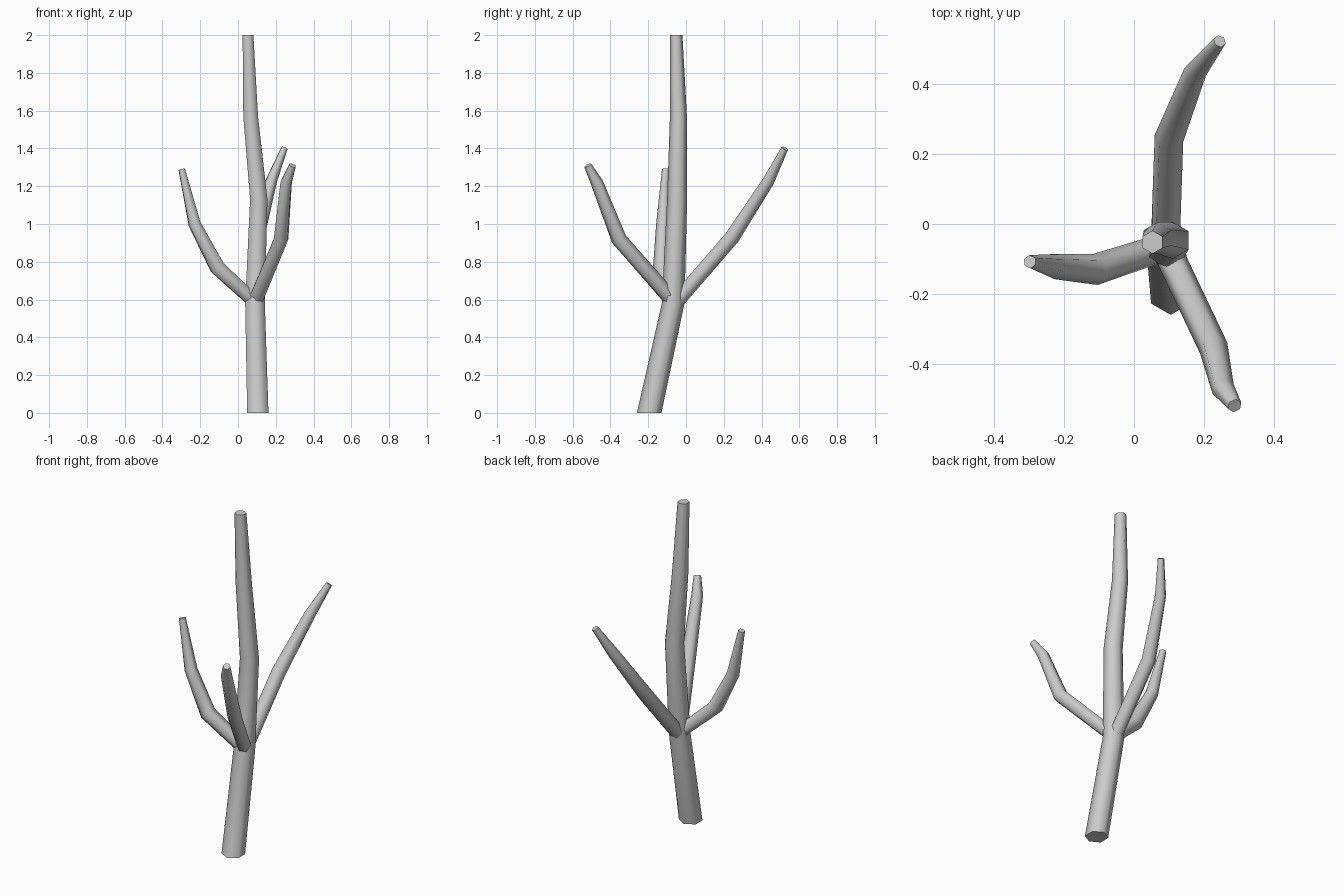
import bpy, bmesh, math
from mathutils import Vector

if "Cube" in bpy.data.objects:
    bpy.data.objects.remove(bpy.data.objects["Cube"])

SIDES = 6


def limb(name, path, level=False):
    """Tapered six-sided tube along (x, y, z, radius) points, with capped ends."""
    pts = [Vector(p[:3]) for p in path]
    chord = pts[-1] - pts[0]
    side = Vector((0, 1, 0)) if level else Vector((-chord.y, chord.x, 0)).normalized()
    bm = bmesh.new()
    rings = []
    for i, p in enumerate(pts):
        before = (p - pts[i - 1]).normalized() if i else Vector()
        after = (pts[i + 1] - p).normalized() if i < len(pts) - 1 else Vector()
        t = Vector((0, 0, 1)) if level else (before + after).normalized()
        u = (side - t * side.dot(t)).normalized()
        v = t.cross(u)
        ring = []
        for k in range(SIDES):
            a = 2 * math.pi * k / SIDES
            ring.append(bm.verts.new(p + path[i][3] * (u * math.cos(a) + v * math.sin(a))))
        rings.append(ring)
    for r0, r1 in zip(rings, rings[1:]):
        for k in range(SIDES):
            n = (k + 1) % SIDES
            bm.faces.new((r0[k], r0[n], r1[n], r1[k]))
    bm.faces.new(rings[0][::-1])
    bm.faces.new(rings[-1])
    bmesh.ops.recalc_face_normals(bm, faces=bm.faces[:])
    me = bpy.data.meshes.new(name)
    bm.to_mesh(me)
    bm.free()
    ob = bpy.data.objects.new(name, me)
    bpy.context.collection.objects.link(ob)
    bpy.ops.object.select_all(action='DESELECT')
    ob.select_set(True)
    bpy.context.view_layer.objects.active = ob
    bpy.ops.object.shade_smooth_by_angle(angle=math.radians(65))
    return ob


# Leaning trunk continuing into the tall central stem
limb("trunk", [(0.105, -0.195, 0, 0.065), (0.09, -0.068, 0.58, 0.06),
               (0.11, -0.047, 1.13, 0.053), (0.067, -0.04, 1.57, 0.045),
               (0.053, -0.052, 2.0, 0.033)], level=True)

# Three side branches forking from the top of the trunk
limb("left_branch", [(0.08, -0.068, 0.595, 0.04), (-0.11, -0.13, 0.77, 0.045),
                     (-0.23, -0.122, 1.0, 0.036), (-0.298, -0.108, 1.29, 0.019)])
limb("front_branch", [(0.095, -0.075, 0.60, 0.042), (0.228, -0.355, 0.92, 0.042),
                      (0.255, -0.472, 1.22, 0.033), (0.288, -0.52, 1.31, 0.021)])
limb("back_branch", [(0.09, -0.045, 0.595, 0.042), (0.10, 0.245, 0.93, 0.042),
                     (0.175, 0.435, 1.225, 0.033), (0.245, 0.523, 1.40, 0.019)])
